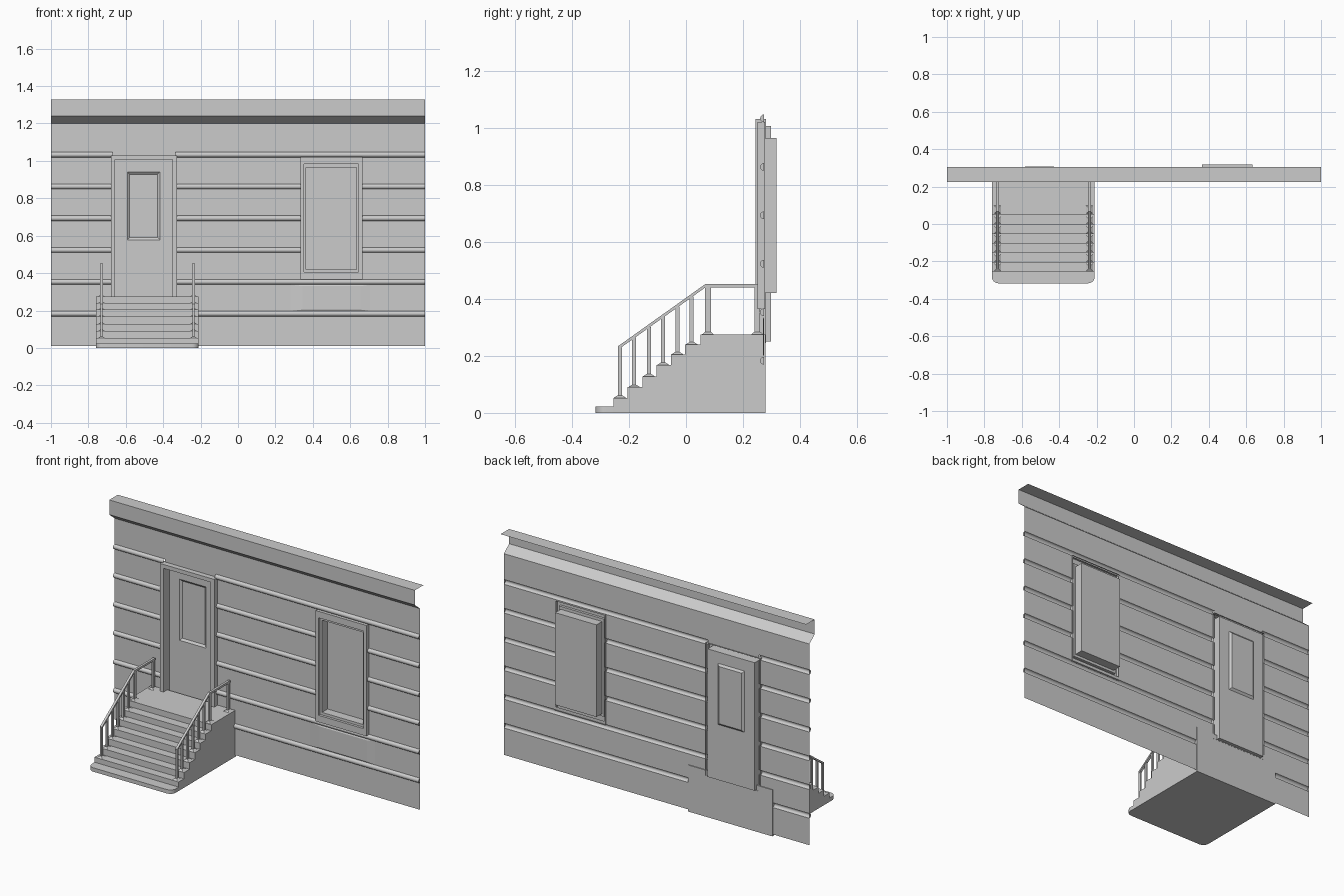
import bpy, bmesh, math
from mathutils import Vector

if "Cube" in bpy.data.objects:
    bpy.data.objects.remove(bpy.data.objects["Cube"])

WALL_Y = 0.274


def finish(name, bm, smooth=False):
    me = bpy.data.meshes.new(name)
    bm.to_mesh(me)
    bm.free()
    ob = bpy.data.objects.new(name, me)
    bpy.context.collection.objects.link(ob)
    if smooth:
        bpy.ops.object.select_all(action='DESELECT')
        ob.select_set(True)
        bpy.context.view_layer.objects.active = ob
        bpy.ops.object.shade_smooth_by_angle(angle=math.radians(40))
    return ob


def sweep_x(bm, pts, x0, x1):
    """Sheet made by sweeping a (y, z) profile along x."""
    a = [bm.verts.new((x0, y, z)) for y, z in pts]
    b = [bm.verts.new((x1, y, z)) for y, z in pts]
    for i in range(len(pts) - 1):
        bm.faces.new((a[i], b[i], b[i + 1], a[i + 1]))
    return a, b


def loft_rects(name, rects):
    """Nested rectangles (x0, x1, z0, z1, y), outside to inside, last one filled."""
    bm = bmesh.new()
    prev = None
    for x0, x1, z0, z1, y in rects:
        loop = [bm.verts.new((x, y, z)) for x, z in ((x0, z0), (x1, z0), (x1, z1), (x0, z1))]
        if prev:
            for i in range(4):
                j = (i + 1) % 4
                bm.faces.new((prev[i], prev[j], loop[j], loop[i]))
        prev = loop
    bm.faces.new(prev)
    return finish(name, bm)


def prism(bm, base, top):
    """Solid between two four-corner loops."""
    a = [bm.verts.new(p) for p in base]
    b = [bm.verts.new(p) for p in top]
    bm.faces.new(a[::-1])
    bm.faces.new(b)
    for i in range(4):
        j = (i + 1) % 4
        bm.faces.new((a[i], a[j], b[j], b[i]))


def rect(x, y, z, w, d):
    return [(x + sx * w / 2, y + sy * d / 2, z) for sx, sy in ((-1, -1), (1, -1), (1, 1), (-1, 1))]


# wall sheet with half-round horizontal ribs, in panels around the openings
RIBS = [0.183 + 0.17 * i for i in range(6)]
R = 0.014
bm = bmesh.new()
for x0, x1, z0, z1 in ((-1, -0.76, 0.01, 1.2), (-0.76, -0.67, 0.27, 1.2),
                       (-0.67, -0.335, 1.025, 1.2), (-0.335, -0.21, 0.27, 1.2),
                       (-0.21, 0.34, 0.01, 1.2), (0.34, 0.66, 0.01, 0.385),
                       (0.34, 0.66, 1.01, 1.2), (0.66, 1, 0.01, 1.2)):
    pts, spans = [(WALL_Y, z0)], []
    for c in RIBS:
        if z0 < c - R and c + R < z1:
            spans.append(len(pts))
            for k in range(7):
                t = -math.pi / 2 + math.pi * k / 6
                pts.append((WALL_Y - R * math.cos(t), c + R * math.sin(t)))
    pts.append((WALL_Y, z1))
    a, b = sweep_x(bm, pts, x0, x1)
    for s in spans:  # rib end caps at the outer wall edges
        if x0 == -1:
            bm.faces.new(a[s:s + 7])
        if x1 == 1:
            bm.faces.new(b[s:s + 7][::-1])
finish("wall", bm, True)

# cornice
bm = bmesh.new()
sweep_x(bm, [(WALL_Y, 1.2), (0.225, 1.24), (0.225, 1.327), (0.305, 1.327)], -1, 1)
finish("cornice", bm)

# window: trim, stepped frame, deep recess and pane
loft_rects("window", [(0.333, 0.665, 0.365, 1.02, 0.277), (0.333, 0.665, 0.365, 1.02, 0.25),
                      (0.352, 0.645, 0.405, 0.982, 0.25), (0.352, 0.645, 0.405, 0.982, 0.265),
                      (0.364, 0.634, 0.42, 0.965, 0.265), (0.364, 0.634, 0.42, 0.965, 0.317)])
# shallow panel under the window
loft_rects("panel_under_window", [(0.28, 0.705, 0.197, 0.338, WALL_Y),
                                  (0.345, 0.655, 0.205, 0.33, 0.27)])
# door: trim, jambs, leaf and sunken panel
loft_rects("door", [(-0.68, -0.325, 0.245, 1.03, 0.28), (-0.68, -0.325, 0.245, 1.03, 0.243),
                    (-0.658, -0.35, 0.25, 1.007, 0.243), (-0.658, -0.35, 0.25, 1.007, 0.298),
                    (-0.592, -0.418, 0.578, 0.94, 0.298), (-0.58, -0.43, 0.59, 0.928, 0.308)])

# stairs: stepped side profile extruded across, plus a rounded bottom step
SX0, SX1, BACK = -0.76, -0.21, 0.279
EDGES = [-0.255, -0.205, -0.153, -0.103, -0.053, -0.003, 0.05]
TOPS = [0.053, 0.09, 0.128, 0.168, 0.205, 0.24, 0.275]
prof = [(BACK, 0.0), (EDGES[0], 0.0)]
for i, (y, z) in enumerate(zip(EDGES, TOPS)):
    prof += [(y, prof[-1][1]), (y, z)] if i else [(y, z)]
prof.append((BACK, TOPS[-1]))
bm = bmesh.new()
f = bm.faces.new([bm.verts.new((SX0, y, z)) for y, z in prof])
ext = bmesh.ops.extrude_face_region(bm, geom=[f])
bmesh.ops.translate(bm, vec=(SX1 - SX0, 0, 0),
                    verts=[v for v in ext["geom"] if isinstance(v, bmesh.types.BMVert)])
bmesh.ops.recalc_face_normals(bm, faces=bm.faces)
finish("stairs", bm)

bm = bmesh.new()
rad, y0 = 0.035, -0.317
out = [(SX1, EDGES[0]), (SX0, EDGES[0])]
for cx, start in ((SX0 + rad, math.pi), (SX1 - rad, 1.5 * math.pi)):
    out += [(cx + rad * math.cos(start + k * math.pi / 12),
             y0 + rad + rad * math.sin(start + k * math.pi / 12)) for k in range(7)]
f = bm.faces.new([bm.verts.new((x, y, 0)) for x, y in out])
ext = bmesh.ops.extrude_face_region(bm, geom=[f])
bmesh.ops.translate(bm, vec=(0, 0, 0.023),
                    verts=[v for v in ext["geom"] if isinstance(v, bmesh.types.BMVert)])
bmesh.ops.recalc_face_normals(bm, faces=bm.faces)
finish("bottom_step", bm, True)

# railings: flared feet, posts and a bent handrail on each side
POSTS = [(e + 0.023, t, 0.014) for e, t in zip(EDGES[:6], TOPS)]
POSTS += [(0.077, TOPS[-1], 0.02), (0.25, TOPS[-1], 0.02)]
RAIL = [(-0.238, 0.228), (0.068, 0.446), (0.26, 0.446)]


def rail_z(y):
    (ya, za), (yb, zb) = RAIL[:2]
    return za + (zb - za) * min(1, (y - ya) / (yb - ya))


for side, x in (("left", -0.73), ("right", -0.238)):
    bm = bmesh.new()
    for y, z, w in POSTS:
        prism(bm, rect(x, y, z, 0.036, 0.042), rect(x, y, z + 0.008, 0.012, w + 0.004))
        prism(bm, rect(x, y, z, 0.01, w), rect(x, y, rail_z(y) - 0.003, 0.01, w))
    h, w = 0.006, 0.007
    rings = [[bm.verts.new((x + sx * w, y, z + sz * h))
              for sx, sz in ((-1, -1), (1, -1), (1, 1), (-1, 1))] for y, z in RAIL]
    for a, b in zip(rings, rings[1:]):
        for i in range(4):
            j = (i + 1) % 4
            bm.faces.new((a[i], a[j], b[j], b[i]))
    bm.faces.new(rings[0][::-1])
    bm.faces.new(rings[-1])
    bmesh.ops.recalc_face_normals(bm, faces=bm.faces)
    finish(side + "_railing", bm)
